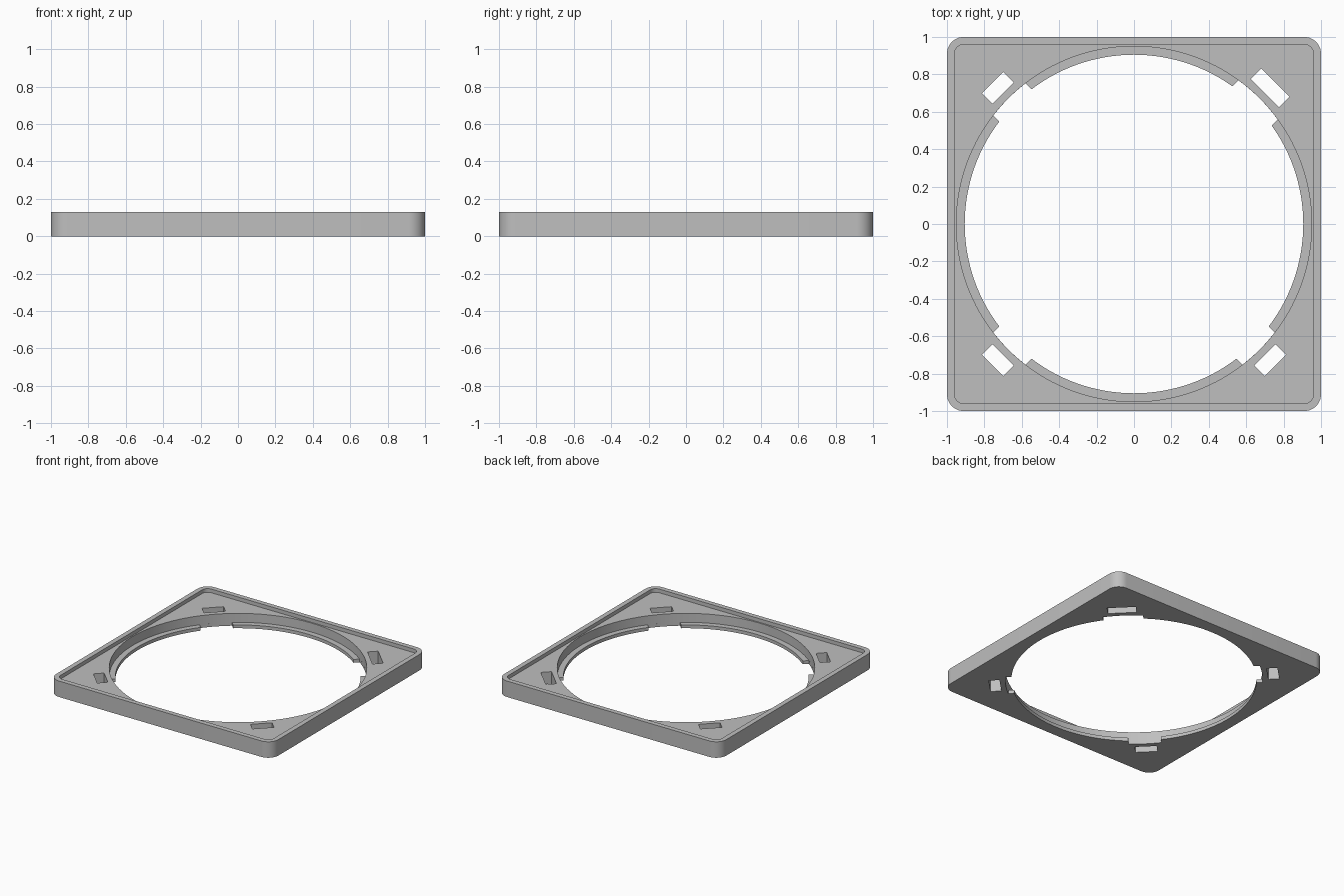
import bpy, bmesh, math

if "Cube" in bpy.data.objects:
    bpy.data.objects.remove(bpy.data.objects["Cube"])

HEIGHT, FLOOR, LIP = 0.13, 0.10, 0.027      # top of rim, recessed deck, retaining lip
BORE_R, LIP_R = 0.95, 0.905

grey = bpy.data.materials.new("light grey")
grey.diffuse_color = (0.52, 0.52, 0.52, 1)
grey.use_nodes = True
grey.node_tree.nodes["Principled BSDF"].inputs["Base Color"].default_value = grey.diffuse_color


def prism(name, outline, z0, z1):
    """Extrude a closed 2D outline between two heights."""
    bm = bmesh.new()
    base = bm.faces.new([bm.verts.new((x, y, z0)) for x, y in outline])
    res = bmesh.ops.extrude_face_region(bm, geom=[base])
    top = [v for v in res["geom"] if isinstance(v, bmesh.types.BMVert)]
    bmesh.ops.translate(bm, verts=top, vec=(0, 0, z1 - z0))
    bmesh.ops.recalc_face_normals(bm, faces=bm.faces)
    mesh = bpy.data.meshes.new(name)
    bm.to_mesh(mesh)
    bm.free()
    mesh.materials.append(grey)
    ob = bpy.data.objects.new(name, mesh)
    bpy.context.collection.objects.link(ob)
    return ob


def rounded_square(half, r, steps=10):
    pts = []
    for q, (sx, sy) in enumerate([(1, 1), (-1, 1), (-1, -1), (1, -1)]):
        for i in range(steps + 1):
            a = math.pi / 2 * (q + i / steps)
            pts.append((sx * (half - r) + r * math.cos(a), sy * (half - r) + r * math.sin(a)))
    return pts


def circle(r, n=144):
    return [(r * math.cos(2 * math.pi * i / n), r * math.sin(2 * math.pi * i / n)) for i in range(n)]


def turned(pts, a):
    c, s = math.cos(a), math.sin(a)
    return [(x * c - y * s, x * s + y * c) for x, y in pts]


def notch(width):
    """Straight-sided gap in the lip, closed by an arc along the bore wall."""
    r, half = BORE_R - 0.0003, math.asin(width / 2 / BORE_R)
    arc = [(r * math.cos(half * i / 6), r * math.sin(half * i / 6)) for i in range(-6, 7)]
    return arc + [(0.8, width / 2), (0.8, -width / 2)]


def slot(length, width=0.08, r=1.029):
    return [(r + sx * width / 2, sy * length / 2) for sx, sy in [(-1, -1), (1, -1), (1, 1), (-1, 1)]]


# Square body with rounded corners
frame = prism("frame", rounded_square(1.0, 0.09), 0, HEIGHT)

# Recessed deck, bore and lip opening
cutters = [
    prism("deck_cutter", rounded_square(0.96, 0.05), FLOOR, 0.3),
    prism("bore_cutter", circle(BORE_R), LIP, 0.35),
    prism("lip_cutter", circle(LIP_R), -0.1, 0.4),
]
# Diagonal slots and lip notches, larger at the back right corner
for k in range(4):
    a = math.pi / 4 + k * math.pi / 2
    big = k == 0
    cutters.append(prism("slot_cutter", turned(slot(0.213 if big else 0.162), a), -0.12, 0.25))
    cutters.append(prism("notch_cutter", turned(notch(0.297 if big else 0.243), a), -0.14, 0.06))

bpy.context.view_layer.objects.active = frame
for cutter in cutters:
    cutter.hide_render = True
    mod = frame.modifiers.new("cut", "BOOLEAN")
    mod.operation, mod.solver, mod.object = "DIFFERENCE", "EXACT", cutter
    bpy.ops.object.modifier_apply(modifier=mod.name)
    bpy.data.objects.remove(cutter)

# Smooth curved walls, keep crisp edges
frame.select_set(True)
bpy.ops.object.shade_smooth_by_angle(angle=math.radians(30))
